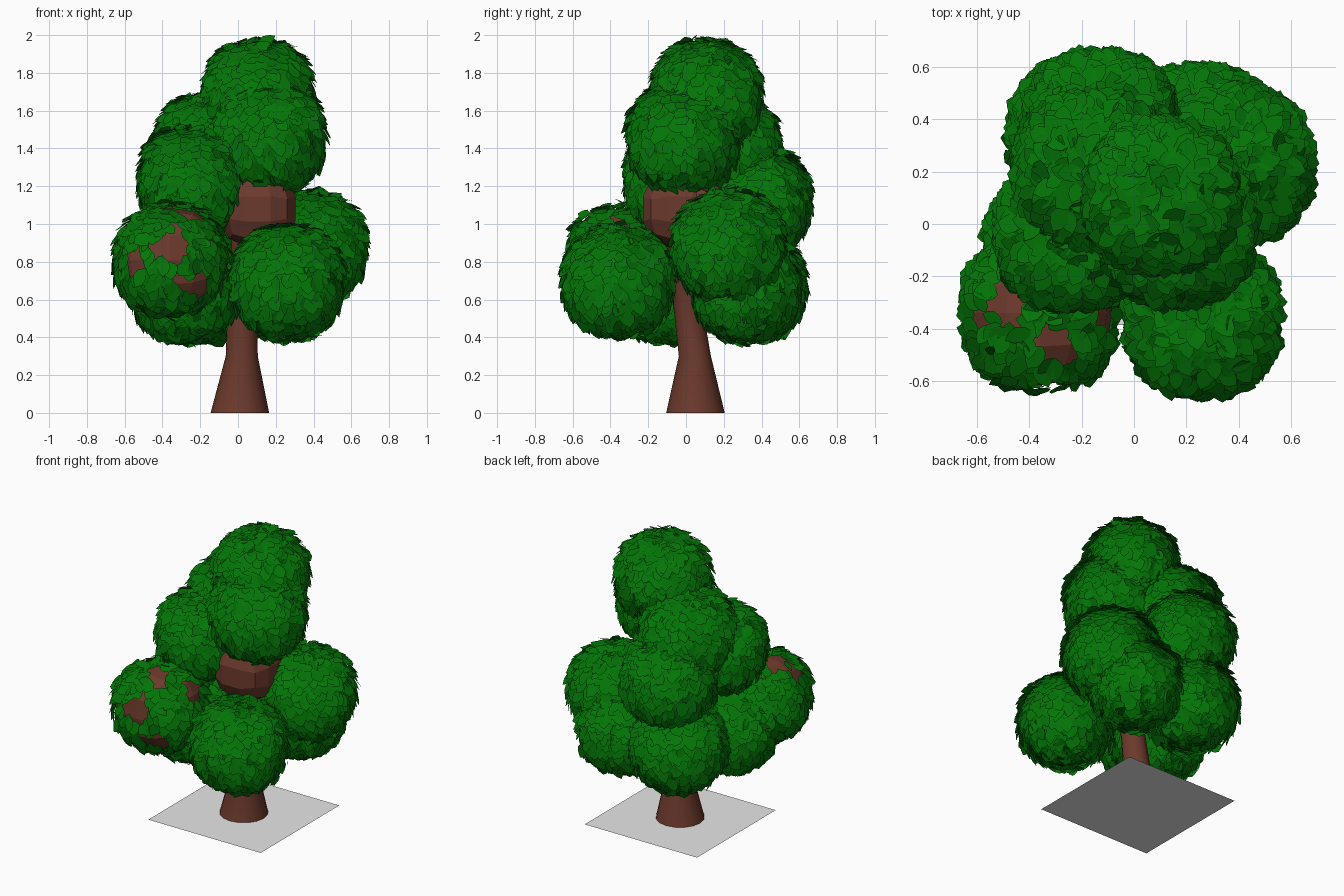
import bpy, bmesh, math, random
from mathutils import Vector

random.seed(7)
cube = bpy.data.objects.get("Cube")
if cube:
    bpy.data.objects.remove(cube, do_unlink=True)


def material(name, rgb):
    m = bpy.data.materials.new(name)
    m.use_nodes = True
    m.diffuse_color = (*rgb, 1)
    m.node_tree.nodes["Principled BSDF"].inputs["Base Color"].default_value = (*rgb, 1)
    return m


GREEN = material("leaf_green", (0.001, 0.175, 0.002))
BROWN = material("bark_brown", (0.15, 0.042, 0.025))
GREY = material("plate_grey", (0.8, 0.8, 0.8))


def finish(bm, name, mat):
    mesh = bpy.data.meshes.new(name)
    bm.to_mesh(mesh)
    bm.free()
    mesh.materials.append(mat)
    obj = bpy.data.objects.new(name, mesh)
    bpy.context.collection.objects.link(obj)
    return obj


def rounded(d, power=2.4):
    """Push a direction out to a rounded-cube surface of radius one."""
    return d / sum(abs(c) ** power for c in d) ** (1 / power)


def core(name, centre, radius, mat, cuts=3):
    """Rounded cube with large flat facets."""
    bm = bmesh.new()
    bmesh.ops.create_cube(bm, size=2)
    bmesh.ops.subdivide_edges(bm, edges=bm.edges[:], cuts=cuts, use_grid_fill=True)
    for v in bm.verts:
        v.co = centre + rounded(v.co) * radius
    finish(bm, name, mat)


# Outline of half a leaf: distance along it, half width
LEAF = [(0.15, 0.3), (0.45, 0.5), (0.75, 0.36)]


def add_leaf(bm, root, along, side, length, width):
    outline = [(0, 0)] + LEAF + [(1, 0)] + [(t, -w) for t, w in reversed(LEAF)]
    bm.faces.new([bm.verts.new(root + along * (t * length) + side * (w * width))
                  for t, w in outline])


def foliage(name, centre, radius, count=800, gaps=()):
    """Shingled leaves hanging down over a rounded core."""
    bm = bmesh.new()
    golden = math.pi * (3 - math.sqrt(5))
    for i in range(count):
        z = 1 - 2 * (i + 0.5) / count
        ring = math.sqrt(1 - z * z)
        n = Vector((ring * math.cos(i * golden), ring * math.sin(i * golden), z))
        n = (n + Vector([random.uniform(-0.05, 0.05) for _ in range(3)])).normalized()
        if any(n.angle(Vector(g)) < size for g, size in gaps):
            continue
        wander = Vector([random.uniform(-0.6, 0.6) for _ in range(3)])
        down = Vector((0, 0, -1)) + wander
        tangent = (down - n * down.dot(n)).normalized()
        lift = random.uniform(0.1, 0.5)
        along = (tangent + n * lift).normalized()
        side = (n.cross(tangent) + n * random.uniform(-0.25, 0.25)).normalized()
        length = random.uniform(0.075, 0.11)
        root = centre + rounded(n) * radius - tangent * length * 0.5 + n * 0.004
        add_leaf(bm, root, along, side, length, length * random.uniform(0.65, 0.85))
    finish(bm, name, GREEN)


# Leaf clumps: centre and core radius
CLUMPS = {
    "crown_top": ((0.105, 0.105, 1.685), 0.27),
    "crown_front": ((0.165, -0.015, 1.46), 0.275),
    "crown_back": ((-0.15, 0.2, 1.39), 0.28),
    "upper_right": ((-0.24, -0.04, 1.23), 0.265),
    "upper_back": ((-0.13, 0.37, 1.12), 0.27),
    "middle_left": ((0.38, 0.225, 0.88), 0.275),
    "lower_front_left": ((0.26, -0.36, 0.7), 0.275),
    "lower_back_left": ((0.25, 0.32, 0.67), 0.265),
    "lower_back": ((-0.18, 0.34, 0.67), 0.275),
    "lower_right": ((-0.28, -0.1, 0.66), 0.265),
}
for name, (centre, radius) in CLUMPS.items():
    core(name + "_core", Vector(centre), radius, GREEN)
    foliage(name + "_leaves", Vector(centre), radius)

# Bare-patched clump, where the bark-coloured core shows through
patchy = Vector((-0.36, -0.34, 0.81))
core("patchy_clump_core", patchy, 0.275, BROWN)
GAPS = [((0.05, -1, 0.2), 0.36), ((0.5, -0.75, -0.4), 0.24), ((0.2, -0.9, -0.4), 0.2),
        ((-0.4, 0.1, 0.9), 0.28), ((0.2, -0.35, 0.85), 0.25), ((0.3, -0.5, 0.75), 0.2),
        ((0.9, -0.05, 0.5), 0.28), ((-0.6, -0.8, -0.1), 0.22), ((-0.75, -0.1, 0.6), 0.2)]
foliage("patchy_clump_leaves", patchy, 0.275, gaps=GAPS)

# Trunk: stacked rings of (x, y, z, radius), open at the foot
RINGS = [(0.01, 0.05, 0, 0.155), (0.02, 0.047, 0.3, 0.085), (0.022, 0.012, 0.55, 0.077),
         (0.05, -0.01, 0.8, 0.085), (0.09, -0.02, 1.0, 0.13)]
SIDES = 16
bm = bmesh.new()
rows = [[bm.verts.new((x + r * math.cos(math.tau * k / SIDES),
                       y + r * math.sin(math.tau * k / SIDES), z)) for k in range(SIDES)]
        for x, y, z, r in RINGS]
for a, b in zip(rows, rows[1:]):
    for k in range(SIDES):
        j = (k + 1) % SIDES
        bm.faces.new((a[k], a[j], b[j], b[k])).smooth = True
bm.faces.new(rows[-1])
finish(bm, "trunk", BROWN)

# Thick fork of the trunk under the crown, with a short branch
core("trunk_fork", Vector((0.105, -0.03, 1.08)), 0.21, BROWN, cuts=2)
core("side_branch", Vector((0.2, 0.12, 1.09)), 0.12, BROWN, cuts=2)

# Thin square plate the trunk stands on
bm = bmesh.new()
bmesh.ops.create_grid(bm, x_segments=1, y_segments=1, size=0.435)
bmesh.ops.translate(bm, verts=bm.verts[:], vec=(0.01, 0.05, 0))
finish(bm, "base_plate", GREY)
